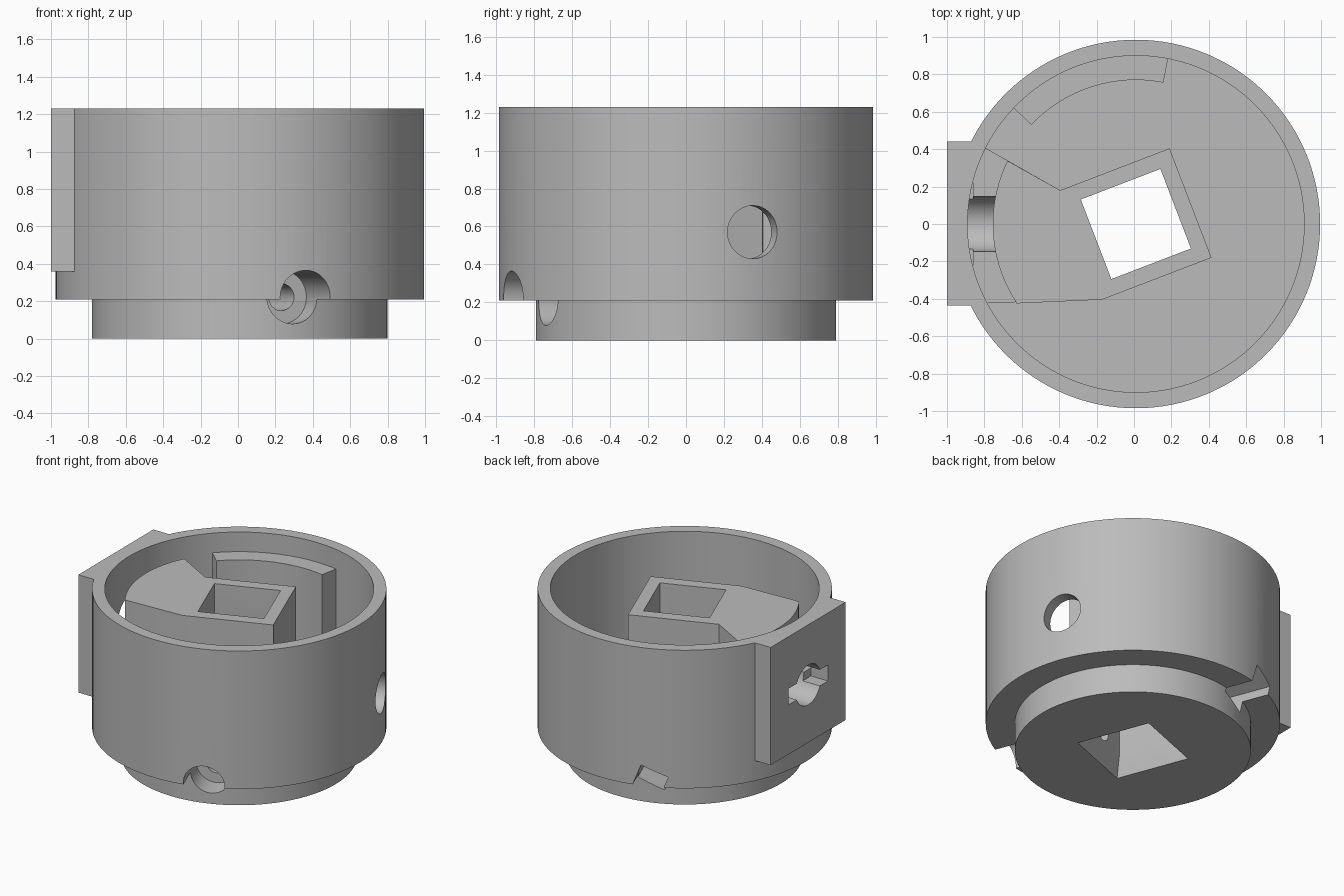
import bpy, bmesh
from math import sin, cos, radians, pi
from mathutils import Matrix, Vector

cube = bpy.data.objects.get("Cube")
if cube:
    bpy.data.objects.remove(cube, do_unlink=True)

CX = 0.01          # axis of the round body
TWIST = radians(21)  # turn of the square socket and the radial holes
FLOOR = 0.41

grey = bpy.data.materials.new("grey")
grey.use_nodes = True
grey.diffuse_color = (0.5, 0.5, 0.5, 1)
grey.node_tree.nodes["Principled BSDF"].inputs["Base Color"].default_value = grey.diffuse_color


def make(name, bm):
    bmesh.ops.recalc_face_normals(bm, faces=bm.faces)
    mesh = bpy.data.meshes.new(name)
    bm.to_mesh(mesh)
    bm.free()
    mesh.materials.append(grey)
    obj = bpy.data.objects.new(name, mesh)
    bpy.context.collection.objects.link(obj)
    return obj


def loft(name, lower, upper, z0, z1, matrix=None):
    """Solid between two outlines with the same number of points."""
    bm = bmesh.new()
    a = [bm.verts.new((x, y, z0)) for x, y in lower]
    b = [bm.verts.new((x, y, z1)) for x, y in upper]
    bm.faces.new(a)
    bm.faces.new(b)
    for i in range(len(a)):
        j = (i + 1) % len(a)
        bm.faces.new((a[i], a[j], b[j], b[i]))
    if matrix:
        bm.transform(matrix)
    return make(name, bm)


def prism(name, outline, z0, z1, matrix=None):
    return loft(name, outline, outline, z0, z1, matrix)


def arc(r, start, end, n, cx=CX):
    return [(cx + r * cos(radians(start + (end - start) * i / n)),
             r * sin(radians(start + (end - start) * i / n))) for i in range(n + 1)]


def circle(r, n=128, cx=CX):
    return arc(r, 0, 360, n, cx)[:-1]


def rect(x0, x1, y0, y1):
    return [(x0, y0), (x1, y0), (x1, y1), (x0, y1)]


def square(half, turn=TWIST, cx=CX):
    r = half * 2 ** 0.5
    return [(cx + r * cos(turn + pi / 4 + i * pi / 2),
             r * sin(turn + pi / 4 + i * pi / 2)) for i in range(4)]


def radial(angle, z):
    """Turns a prism's axis outward from the body axis, its own y kept up."""
    out = Vector((cos(angle), sin(angle), 0))
    up = Vector((0, 0, 1))
    side = up.cross(out)
    m = Matrix((side, up, out)).transposed().to_4x4()
    m.translation = (CX, 0, z)
    return m


def combine(target, tool, operation):
    tool.hide_render = True
    mod = target.modifiers.new("combine", "BOOLEAN")
    mod.operation, mod.object, mod.solver = operation, tool, "EXACT"
    deps = bpy.context.evaluated_depsgraph_get()
    target_mesh = bpy.data.meshes.new_from_object(target.evaluated_get(deps))
    target.modifiers.clear()
    target.data = target_mesh
    bpy.data.objects.remove(tool, do_unlink=True)


# Outer body, bottom spigot and side pad
housing = prism("housing", circle(0.985), 0.21, 1.23)
combine(housing, prism("spigot", circle(0.79), 0, 0.3), "UNION")
combine(housing, prism("side_pad", rect(-1, -0.6, -0.435, 0.44), 0.36, 1.23), "UNION")
combine(housing, prism("cup_cutter", circle(0.9), FLOOR, 1.4), "DIFFERENCE")

# Square post with an arm reaching toward the pad, and a lower ledge behind the arm
c0, a0, b0, d0 = square(0.313)
base = FLOOR - 0.1
post = [d0, c0, a0] + arc(0.765, 153.8, 213.7, 24) + [b0]
ledge = [(CX, 0), a0] + arc(0.93, 153.1, 207.1, 24) + [b0]
combine(housing, prism("post_and_arm", post, base, 1.14), "UNION")
combine(housing, prism("ledge", ledge, base, 0.786), "UNION")

# Curved rib against the inner wall
rib = arc(0.77, 79, 136.5, 24) + arc(0.93, 136.5, 79, 24)
combine(housing, prism("curved_rib", rib, base, 1.085), "UNION")

# Square through-socket with a flared mouth
combine(housing, prism("socket_cutter", square(0.228), -0.1, 1.3), "DIFFERENCE")
combine(housing, loft("mouth_cutter", square(0.285), square(0.222), -0.05, 0.18), "DIFFERENCE")

# Round window in the wall
combine(housing, prism("window_cutter", circle(0.14, 48, 0), 0.8, 1.1, radial(TWIST, 0.57)), "DIFFERENCE")

# Counterbored screw hole at the front, square nut slot at the back
front, back = TWIST - pi / 2, TWIST + pi / 2
combine(housing, prism("counterbore", circle(0.143, 48, 0), 0.62, 1.1, radial(front, 0.222)), "DIFFERENCE")
combine(housing, prism("screw_bore", circle(0.072, 32, 0), 0.1, 0.7, radial(front, 0.222)), "DIFFERENCE")
combine(housing, prism("nut_slot", square(0.1, -TWIST, 0), 0.55, 1.1, radial(back, 0.232)), "DIFFERENCE")

# Keyed hole through the pad
key = radial(pi, 0.786)
combine(housing, prism("pad_bore", circle(0.147, 48, 0), 0.75, 1.1, key), "DIFFERENCE")
combine(housing, prism("pad_key", rect(-0.23, 0.23, -0.06, 0.06), 0.87, 1.1, key), "DIFFERENCE")

bpy.ops.object.select_all(action="DESELECT")
housing.select_set(True)
bpy.context.view_layer.objects.active = housing
bpy.ops.object.shade_smooth_by_angle(angle=radians(25))
